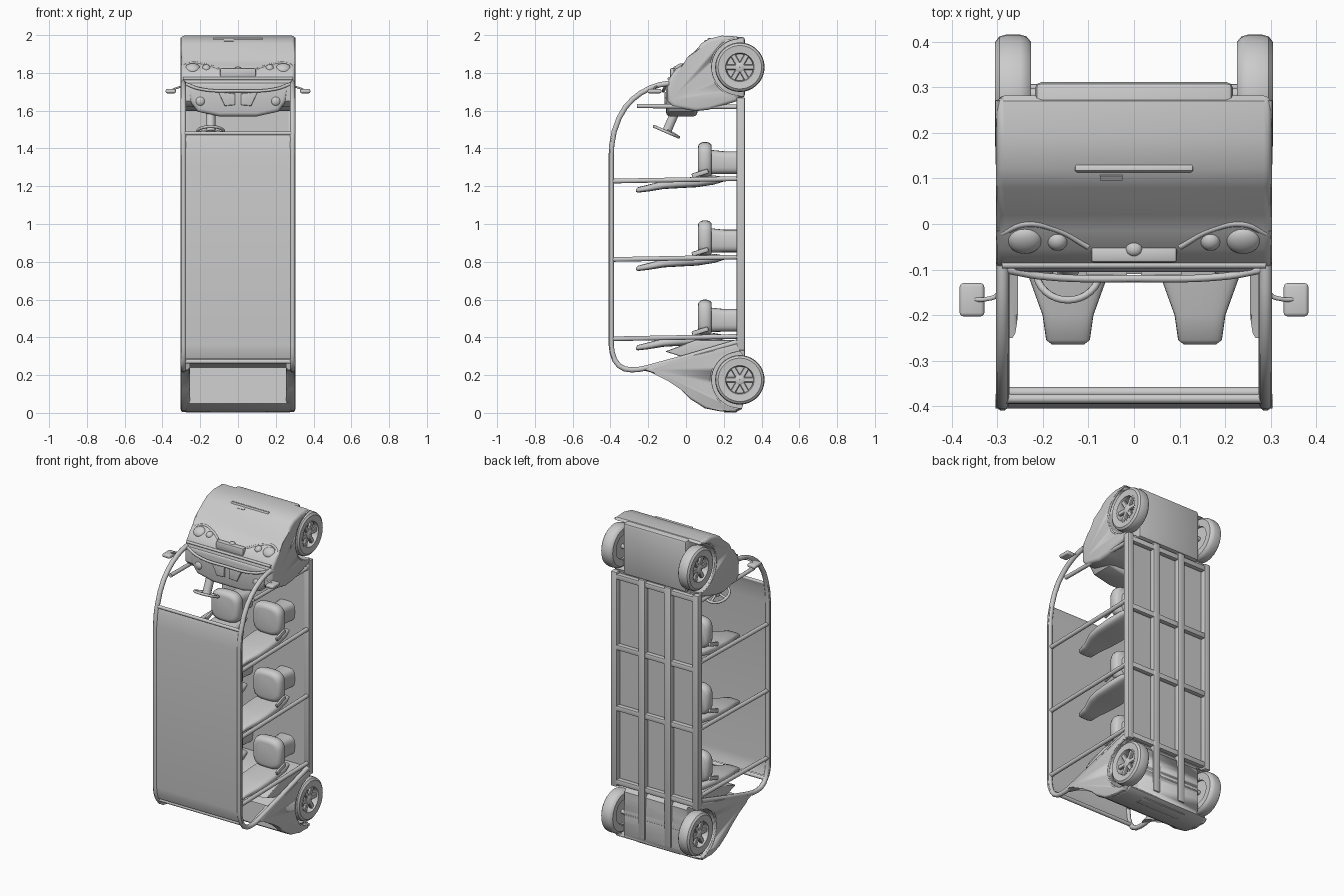
import bpy, bmesh, math
from mathutils import Vector, Matrix

if "Cube" in bpy.data.objects:
    bpy.data.objects.remove(bpy.data.objects["Cube"])


def finish(name, bm, angle=35):
    bmesh.ops.recalc_face_normals(bm, faces=bm.faces[:])
    me = bpy.data.meshes.new(name)
    bm.to_mesh(me)
    bm.free()
    me.shade_smooth()
    me.set_sharp_from_angle(angle=math.radians(angle))
    ob = bpy.data.objects.new(name, me)
    bpy.context.scene.collection.objects.link(ob)
    return ob


def box(name, lo, hi, bevel=0.0, seg=2, rot=None):
    lo, hi = Vector(lo), Vector(hi)
    bm = bmesh.new()
    bmesh.ops.create_cube(bm, size=1)
    bmesh.ops.scale(bm, vec=hi - lo, verts=bm.verts[:])
    if bevel:
        bmesh.ops.bevel(bm, geom=bm.edges[:], offset=bevel, segments=seg, profile=0.5, affect='EDGES')
    if rot:
        bmesh.ops.rotate(bm, matrix=Matrix.Rotation(rot, 3, 'X'), verts=bm.verts[:])
    bmesh.ops.translate(bm, vec=(lo + hi) / 2, verts=bm.verts[:])
    return finish(name, bm)


def prism(name, pts, a, b, axis='x', bevel=0.0):
    """Extrude an outline: (y, z) along x, or (x, z) along y."""
    bm = bmesh.new()
    place = (lambda p, t: (t, p[0], p[1])) if axis == 'x' else (lambda p, t: (p[0], t, p[1]))
    va = [bm.verts.new(place(p, a)) for p in pts]
    vb = [bm.verts.new(place(p, b)) for p in pts]
    caps = [bm.faces.new(va), bm.faces.new(vb)]
    n = len(pts)
    for i in range(n):
        bm.faces.new((va[i], va[(i + 1) % n], vb[(i + 1) % n], vb[i]))
    if bevel:
        edges = list({e for f in caps for e in f.edges})
        bmesh.ops.bevel(bm, geom=edges, offset=bevel, segments=3, profile=0.5, affect='EDGES')
    return finish(name, bm)


def tube(name, pts, r, cyclic=False, smooth=False):
    cu = bpy.data.curves.new(name, 'CURVE')
    cu.dimensions = '3D'
    cu.bevel_depth, cu.bevel_resolution, cu.use_fill_caps = r, 3, True
    sp = cu.splines.new('BEZIER' if smooth else 'POLY')
    if smooth:
        sp.bezier_points.add(len(pts) - 1)
        for bp, p in zip(sp.bezier_points, pts):
            bp.co = p
            bp.handle_left_type = bp.handle_right_type = 'AUTO'
    else:
        sp.points.add(len(pts) - 1)
        for bp, p in zip(sp.points, pts):
            bp.co = (*p, 1)
    sp.use_cyclic_u = cyclic
    ob = bpy.data.objects.new(name, cu)
    bpy.context.scene.collection.objects.link(ob)
    return ob


def lathe(name, profile, centre, n=36):
    """Closed (radius, x) profile turned about the x axis."""
    bm = bmesh.new()
    rings = [[bm.verts.new((x, r * math.cos(t * math.tau / n), r * math.sin(t * math.tau / n)))
              for r, x in profile] for t in range(n)]
    m = len(profile)
    for i in range(n):
        for j in range(m):
            a, b = rings[i], rings[(i + 1) % n]
            bm.faces.new((a[j], a[(j + 1) % m], b[(j + 1) % m], b[j]))
    bmesh.ops.translate(bm, vec=centre, verts=bm.verts[:])
    return finish(name, bm)


def ball(name, centre, scale, tilt=0):
    bm = bmesh.new()
    bmesh.ops.create_uvsphere(bm, u_segments=20, v_segments=12, radius=1)
    bmesh.ops.scale(bm, vec=scale, verts=bm.verts[:])
    bmesh.ops.rotate(bm, matrix=Matrix.Rotation(tilt, 3, 'X'), verts=bm.verts[:])
    bmesh.ops.translate(bm, vec=centre, verts=bm.verts[:])
    return finish(name, bm)


def loft(name, sections, cx, n=24):
    """Rounded sections (y, z centre, half x, half z) joined along y."""
    bm = bmesh.new()
    rings = []
    for y, z, hx, hz in sections:
        ring = []
        for i in range(n):
            c, s = math.cos(i * math.tau / n), math.sin(i * math.tau / n)
            ring.append(bm.verts.new((cx + hx * math.copysign(abs(c) ** 0.6, c), y,
                                      z + hz * math.copysign(abs(s) ** 0.6, s))))
        rings.append(ring)
    for a, b in zip(rings, rings[1:]):
        for i in range(n):
            bm.faces.new((a[i], a[(i + 1) % n], b[(i + 1) % n], b[i]))
    bm.faces.new(rings[0])
    bm.faces.new(rings[-1])
    return finish(name, bm, 50)


def cut_arch(ob, s, cy, cz, r):
    cutter = lathe("arch_cutter", [(0.001, s * 0.215), (r, s * 0.215), (r, s * 0.4), (0.001, s * 0.4)], (0, cy, cz), 40)
    cutter.hide_render = True
    cutter.display_type = 'WIRE'
    m = ob.modifiers.new("arch", 'BOOLEAN')
    m.operation, m.object, m.solver = 'DIFFERENCE', cutter, 'EXACT'


WHEELS = ((0.285, 1.83), (0.285, 0.175))

# wheels: tyre, rim, six spokes, hub
for cy, cz in WHEELS:
    for s in (-1, 1):
        lathe("tyre", [(0.082, s * 0.228), (0.115, s * 0.226), (0.127, s * 0.236), (0.131, s * 0.25), (0.131, s * 0.282),
                       (0.127, s * 0.296), (0.115, s * 0.305), (0.082, s * 0.302)], (0, cy, cz))
        lathe("rim", [(0.074, s * 0.23), (0.084, s * 0.23), (0.084, s * 0.303), (0.076, s * 0.303), (0.07, s * 0.285)], (0, cy, cz))
        lathe("brake_disc", [(0.001, s * 0.24), (0.072, s * 0.24), (0.072, s * 0.262), (0.001, s * 0.262)], (0, cy, cz))
        lathe("hub", [(0.001, s * 0.25), (0.026, s * 0.25), (0.026, s * 0.294), (0.016, s * 0.299), (0.001, s * 0.299)], (0, cy, cz), 20)
        for k in range(6):
            a = k * math.tau / 6
            dy, dz = math.cos(a) * 0.047, math.sin(a) * 0.047
            box("spoke", (s * 0.284 - 0.009, cy + dy - 0.032, cz + dz - 0.014),
                (s * 0.284 + 0.009, cy + dy + 0.032, cz + dz + 0.014), 0.004, 1, a)
    tube("axle", [(-0.25, cy, cz), (0.25, cy, cz)], 0.014)

# chassis rails, cross members and floor
for s in (-1, 1):
    box("side_rail", (s * 0.282 - 0.02, 0.268, 0.33), (s * 0.282 + 0.02, 0.312, 1.67), 0.006)
    box("middle_rail", (s * 0.09 - 0.023, 0.275, 0.05), (s * 0.09 + 0.023, 0.312, 1.67), 0.006)
for z in (1.64, 1.2, 0.82, 0.36):
    box("cross_member", (-0.28, 0.278, z - 0.016), (0.28, 0.308, z + 0.016), 0.004)
box("floor", (-0.28, 0.268, 0.34), (0.28, 0.276, 1.66))

# roof hoops and door posts
HOOP = [(-0.09, 1.745), (-0.14, 1.737), (-0.19, 1.72), (-0.24, 1.693), (-0.28, 1.662), (-0.32, 1.62), (-0.355, 1.56),
        (-0.38, 1.49), (-0.393, 1.42), (-0.396, 1.36), (-0.396, 0.36), (-0.391, 0.32), (-0.378, 0.28), (-0.355, 0.25),
        (-0.325, 0.233), (-0.29, 0.228), (-0.25, 0.23), (-0.21, 0.238), (0.0, 0.295), (0.27, 0.375)]
for s in (-1, 1):
    tube("roof_hoop", [(s * 0.289, y, z) for y, z in HOOP], 0.0145)
    tube("windscreen_post", [(s * 0.285, -0.26, 1.625), (s * 0.285, 0.28, 1.62)], 0.012)
    for z in (0.40, 0.82, 1.235):
        tube("door_post", [(s * 0.286, -0.4, z - 0.008), (s * 0.286, 0.28, z + 0.005)], 0.013)

# roof panel following the hoop, with end bars
outer = [(-0.386, 1.48), (-0.395, 1.45), (-0.405, 1.36), (-0.405, 0.36), (-0.4, 0.32), (-0.388, 0.285)]
inner = [(y + 0.012, z) for y, z in reversed(outer)]
prism("roof_panel", outer + inner, -0.304, 0.304)
tube("roof_front_bar", [(-0.29, -0.384, 1.48), (0.29, -0.384, 1.48)], 0.01)
tube("roof_rear_bar", [(-0.29, -0.37, 0.272), (0.29, -0.37, 0.272)], 0.012)

# three rows of twin seats
for z in (0.40, 0.82, 1.235):
    for s in (-1, 1):
        x = s * 0.145
        loft("seat_back", [(-0.265, z - 0.058, 0.035, 0.006), (-0.255, z - 0.055, 0.048, 0.014), (-0.2, z - 0.045, 0.056, 0.018),
                           (-0.12, z - 0.028, 0.085, 0.022), (-0.05, z - 0.02, 0.095, 0.026), (0.06, z - 0.012, 0.095, 0.028),
                           (0.15, z - 0.002, 0.085, 0.024), (0.2, z + 0.002, 0.07, 0.012)], x)
        loft("seat_cushion", [(y, z + 0.104, 0.098 * k, 0.095 * k) for y, k in
                              ((0.063, 0.7), (0.066, 0.84), (0.075, 0.94), (0.09, 1), (0.11, 1), (0.125, 0.95), (0.135, 0.85))], x)
        loft("seat_base", [(0.125, z + 0.093, 0.06, 0.065), (0.2, z + 0.09, 0.052, 0.06), (0.27, z + 0.09, 0.06, 0.06)], x)
        box("seat_hinge", (x + s * 0.09, 0.03, z + 0.02), (x + s * 0.105, 0.12, z + 0.045), 0.006, 2, 0.3)

# front body
nose = [(0.27, 1.993), (0.19, 1.997), (0.12, 1.98), (0.08, 1.955), (0.02, 1.87), (-0.015, 1.845), (-0.055, 1.82),
        (-0.09, 1.77), (-0.1, 1.73), (-0.098, 1.65), (-0.07, 1.62), (0.05, 1.597), (0.12, 1.605), (0.27, 1.65),
        (0.285, 1.68), (0.282, 1.98)]
body = prism("front_body", nose, -0.303, 0.303, 'x', 0.018)
for s in (-1, 1):
    cut_arch(body, s, 0.285, 1.83, 0.15)
box("front_underbody", (-0.218, 0.2, 1.67), (0.218, 0.312, 1.99), 0.015)
box("hood_slot", (-0.13, 0.112, 1.955), (0.13, 0.13, 1.985), 0.005, 2, -0.3)
box("number_plate", (-0.075, 0.097, 1.962), (-0.025, 0.11, 1.973), 0, 1, 0.6)

# headlights, grille and bonnet ridge
for s in (-1, 1):
    ball("headlight", (s * 0.24, -0.036, 1.825), (0.038, 0.034, 0.02), 0.65)
    ball("small_light", (s * 0.168, -0.038, 1.825), (0.022, 0.022, 0.018), 0.65)
    tube("headlight_brow", [(s * 0.29, -0.02, 1.835), (s * 0.24, 0.0, 1.853), (s * 0.17, -0.012, 1.842), (s * 0.1, -0.05, 1.82)],
         0.007, smooth=True)
box("grille", (-0.095, -0.085, 1.775), (0.095, -0.05, 1.825), 0.008)
ball("grille_boss", (0, -0.055, 1.822), (0.018, 0.016, 0.012))
tube("front_trim", [(-0.29, -0.09, 1.77), (0.29, -0.09, 1.77)], 0.008)

# dashboard with instrument pods
dash = [(-0.27, 1.75), (-0.255, 1.65), (-0.215, 1.595), (-0.1, 1.57), (0.1, 1.57), (0.215, 1.595), (0.255, 1.65), (0.27, 1.75)]
prism("dashboard", dash, -0.105, 0.06, 'y', 0.02)
for s in (-1, 1):
    pod = [(s * 0.015, 1.63), (s * 0.07, 1.625), (s * 0.105, 1.7), (s * 0.015, 1.69)]
    prism("instrument_pod", pod, -0.115, -0.09, 'y', 0.006)
    ball("air_vent", (s * 0.2, -0.1, 1.65), (0.025, 0.015, 0.025))
tube("windscreen_sill", [(-0.285, -0.1, 1.745), (-0.2, -0.115, 1.715), (0, -0.12, 1.705), (0.2, -0.115, 1.715), (0.285, -0.1, 1.745)],
     0.008, smooth=True)

# steering wheel and column
axis = Vector((0, 0.4, 0.917))
u, v, c = Vector((1, 0, 0)), Vector((0, 0.917, -0.4)), Vector((-0.145, -0.103, 1.488))
tube("steering_ring", [c + 0.07 * (u * math.cos(i * math.tau / 32) + v * math.sin(i * math.tau / 32)) for i in range(32)], 0.008, True)
for a in (0.2, math.pi - 0.2, math.pi / 2):
    tube("steering_spoke", [c + axis * 0.012, c + 0.068 * (u * math.cos(a) + v * math.sin(a))], 0.007)
ball("steering_hub", c + axis * 0.01, (0.026, 0.024, 0.014), -0.41)
tube("steering_column", [c, c + axis * 0.15], 0.025)

# wing mirrors
for s in (-1, 1):
    tube("mirror_arm", [(s * 0.288, -0.1, 1.74), (s * 0.3, -0.155, 1.728), (s * 0.325, -0.165, 1.72), (s * 0.36, -0.165, 1.705)],
         0.005, smooth=True)
    box("mirror", (s * 0.356 - 0.027, -0.203, 1.692), (s * 0.356 + 0.027, -0.13, 1.714), 0.008, 3)

# rear body: recessed luggage deck, side wings, shelf under the last seats
deck = [(0.075, 0.24), (0.06, 0.05), (0.1, 0.024), (0.18, 0.008), (0.26, 0.002), (0.295, 0.02), (0.305, 0.05),
        (0.3, 0.31), (0.27, 0.35), (0.0, 0.3), (-0.1, 0.275)]
wing = [(-0.25, 0.228), (-0.16, 0.215), (-0.09, 0.18), (-0.03, 0.125), (0.02, 0.075), (0.1, 0.025), (0.18, 0.01), (0.26, 0.004),
        (0.287, 0.025), (0.287, 0.34), (0.27, 0.37), (0.0, 0.295), (-0.2, 0.238)]
block = prism("luggage_deck", deck, -0.28, 0.28, 'x', 0.01)
for s in (-1, 1):
    side = prism("rear_wing", wing, s * 0.255, s * 0.303, 'x', 0.012)
    for ob in (block, side):
        cut_arch(ob, s, 0.285, 0.175, 0.15)
shelf = [(-0.11, 0.325), (0.05, 0.385), (0.27, 0.385), (0.27, 0.35), (0.0, 0.29)]
prism("rear_shelf", shelf, -0.27, 0.27, 'x', 0.008)
box("rear_bumper", (-0.15, 0.2, 0.001), (0.15, 0.27, 0.02), 0.006)

# wheel arch lips
for cy, cz in WHEELS:
    for s in (-1, 1):
        arc = [math.radians(95 + 170 * i / 20) for i in range(21)]
        tube("arch_lip", [(s * 0.298, cy + 0.154 * math.cos(a), cz + 0.154 * math.sin(a)) for a in arc], 0.006)
